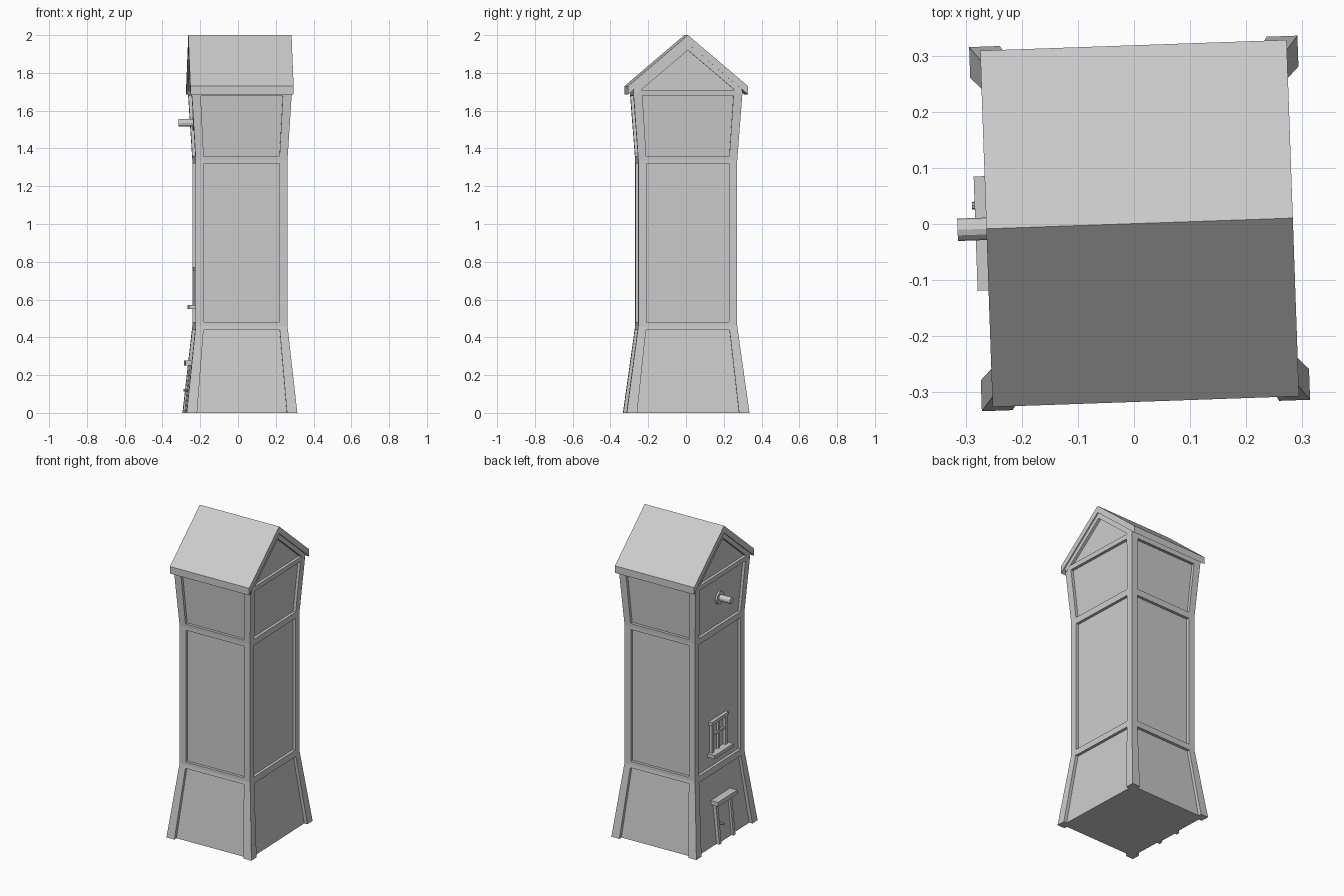
import bpy, bmesh, math
from mathutils import Matrix, Vector

if "Cube" in bpy.data.objects:
    bpy.data.objects.remove(bpy.data.objects["Cube"], do_unlink=True)

# One plain grey for the whole tower
grey = bpy.data.materials.new("plain grey")
grey.use_nodes = True
grey.diffuse_color = (0.6, 0.6, 0.6, 1)
grey.node_tree.nodes["Principled BSDF"].inputs["Base Color"].default_value = (0.6, 0.6, 0.6, 1)

# The tower stands slightly turned about its own axis
PLACE = Matrix.Translation((0.01, 0.001, 0)) @ Matrix.Rotation(math.radians(2), 4, 'Z')

# Outline by height: z, half x, half y, post width, panel recess
LEVELS = [(0, 0.293, 0.325, 0.055, 0.022),
          (0.46, 0.243, 0.262, 0.043, 0.018),
          (1.34, 0.243, 0.262, 0.043, 0.018),
          (1.71, 0.266, 0.290, 0.047, 0.018)]


def outline(z):
    """Half x, half y, post width and recess at a height."""
    for a, b in zip(LEVELS, LEVELS[1:]):
        if z <= b[0]:
            t = (z - a[0]) / (b[0] - a[0])
            return [p + (q - p) * t for p, q in zip(a[1:], b[1:])]
    return LEVELS[-1][1:]


def panel_x(z):
    hx, _, _, recess = outline(z)
    return hx - recess


def finish(name, bm):
    bmesh.ops.recalc_face_normals(bm, faces=bm.faces)
    bm.transform(PLACE)
    mesh = bpy.data.meshes.new(name)
    bm.to_mesh(mesh)
    bm.free()
    mesh.materials.append(grey)
    obj = bpy.data.objects.new(name, mesh)
    bpy.context.collection.objects.link(obj)
    return obj


def loft(name, rings):
    """Closed solid through rings of equal point count."""
    bm = bmesh.new()
    loops = [[bm.verts.new(p) for p in ring] for ring in rings]
    for a, b in zip(loops, loops[1:]):
        for i in range(len(a)):
            j = (i + 1) % len(a)
            bm.faces.new((a[i], a[j], b[j], b[i]))
    bm.faces.new(loops[0])
    bm.faces.new(loops[-1])
    return finish(name, bm)


def rect(x0, x1, y0, y1, z):
    return [(x0, y0, z), (x1, y0, z), (x1, y1, z), (x0, y1, z)]


def box(name, x, y, z):
    return loft(name, [rect(*x, *y, h) for h in z])


def on_wall(name, y, z, out):
    """Block on the -x wall that follows its slope."""
    rings = [rect(-panel_x(h) - out, -panel_x(h) + 0.01, *y, h) for h in z]
    return loft(name, rings)


def rod(name, x0, x1, y, z, radius, sides):
    bm = bmesh.new()
    pose = Matrix.Translation(((x0 + x1) / 2, y, z)) @ Matrix.Rotation(math.pi / 2, 4, 'Y')
    bmesh.ops.create_cone(bm, cap_ends=True, segments=sides, radius1=radius,
                          radius2=radius, depth=abs(x1 - x0), matrix=pose)
    return finish(name, bm)


# Recessed wall panels as one solid body
rings = []
for z, hx, hy, _, recess in LEVELS:
    rings.append(rect(recess - hx, hx - recess, recess - hy, hy - recess, z))
loft("wall_panels", rings)

# Corner posts following the tower outline
for sx, side in ((-1, "right"), (1, "left")):
    for sy, end in ((-1, "front"), (1, "back")):
        rings = []
        for z, hx, hy, w, _ in LEVELS:
            rings.append(rect(sx * (hx - w), sx * hx, sy * (hy - w), sy * hy, z))
        loft(f"{end}_{side}_post", rings)

# Horizontal beams flush with the posts
for name, heights in (("lower_beam", (0.44, 0.46, 0.48)),
                      ("upper_beam", (1.32, 1.34, 1.36)),
                      ("gable_beam", (1.68, 1.71))):
    rings = []
    for z in heights:
        hx, hy = outline(z)[:2]
        rings.append(rect(-hx, hx, -hy, hy, z))
    loft(name, rings)

# Gable panels, rake boards and roof
SLOPE = 0.27 / 0.318


def chevron(name, hx, hy, top, thick):
    """Bent slab running along x under the ridge."""
    eave = top - hy * SLOPE
    section = [(-hy, eave), (0, top), (hy, eave),
               (hy, eave - thick), (0, top - thick), (-hy, eave - thick)]
    return loft(name, [[(x, y, z) for y, z in section] for x in (-hx, hx)])


gable = [(-0.27, 1.70), (0.27, 1.70), (0, 1.94)]
loft("gable_panels", [[(x, y, z) for y, z in gable] for x in (-0.248, 0.248)])
chevron("rake_boards", 0.266, 0.285, 1.957, 0.037)
chevron("roof", 0.2735, 0.318, 2.0, 0.045)

# Door with jambs, lintel and knob
DOOR_Y = -0.008
on_wall("door", (DOOR_Y - 0.065, DOOR_Y + 0.065), (0, 0.25), 0.006)
for s, side in ((-1, "front"), (1, "back")):
    edges = sorted((DOOR_Y + s * 0.063, DOOR_Y + s * 0.085))
    on_wall(f"{side}_door_jamb", edges, (0, 0.25), 0.02)
box("door_lintel", (-0.293, -0.235), (DOOR_Y - 0.102, DOOR_Y + 0.102), (0.25, 0.277))
rod("door_knob", -0.298, -panel_x(0.12), 0.042, 0.12, 0.007, 8)

# Window with frame, bars and sill
for s, side in ((-1, "front"), (1, "back")):
    on_wall(f"{side}_window_jamb", sorted((s * 0.062, s * 0.08)), (0.57, 0.765), 0.018)
on_wall("window_head", (-0.09, 0.09), (0.752, 0.772), 0.022)
on_wall("window_sill", (-0.1, 0.1), (0.55, 0.572), 0.048)
on_wall("window_upright_bar", (-0.006, 0.006), (0.57, 0.755), 0.012)
on_wall("window_cross_bar", (-0.065, 0.065), (0.672, 0.684), 0.012)

# Sail axle and its wall flange
rod("axle_flange", -0.22, -0.25, 0, 1.535, 0.04, 12)
rod("axle", -0.22, -0.325, 0, 1.535, 0.02, 12)
